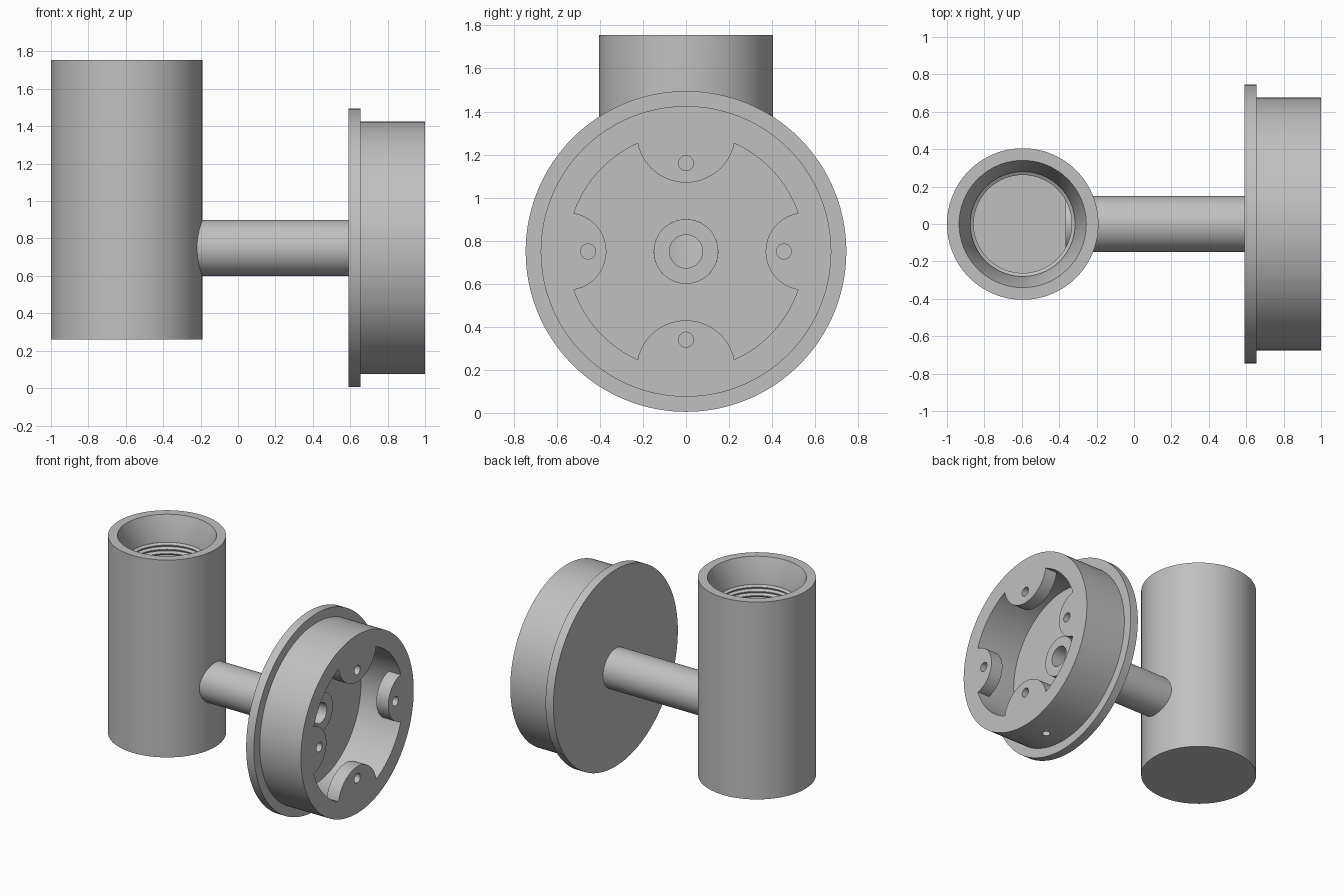
import bpy, bmesh, math
from mathutils import Matrix, Vector

if "Cube" in bpy.data.objects:
    bpy.data.objects.remove(bpy.data.objects["Cube"])

grey = bpy.data.materials.new("satin grey")
grey.diffuse_color = (0.53, 0.53, 0.53, 1)
grey.use_nodes = True
grey.node_tree.nodes["Principled BSDF"].inputs["Base Color"].default_value = grey.diffuse_color

ALONG_X = Matrix.Rotation(math.pi / 2, 4, 'Y')   # local z becomes world x
CX, CZ = -0.595, 0.75                            # lamp body axis, arm axis height


def finish(name, bm, matrix):
    bmesh.ops.transform(bm, matrix=matrix, verts=bm.verts)
    bmesh.ops.recalc_face_normals(bm, faces=bm.faces)
    me = bpy.data.meshes.new(name)
    bm.to_mesh(me)
    bm.free()
    me.materials.append(grey)
    ob = bpy.data.objects.new(name, me)
    bpy.context.collection.objects.link(ob)
    return ob


def lathe(name, profile, matrix, steps=96, closed=True):
    """Revolve (radius, height) points around local z; radius 0 makes a pole."""
    bm = bmesh.new()
    rings = []
    for r, h in profile:
        if r == 0:
            rings.append([bm.verts.new((0, 0, h))] * steps)
        else:
            rings.append([bm.verts.new((r * math.cos(a), r * math.sin(a), h))
                          for a in (2 * math.pi * i / steps for i in range(steps))])
    pairs = list(zip(rings, rings[1:]))
    if closed:
        pairs.append((rings[-1], rings[0]))
    for a, b in pairs:
        for i in range(steps):
            j = (i + 1) % steps
            vs = list(dict.fromkeys((a[i], a[j], b[j], b[i])))
            if len(vs) > 2:
                bm.faces.new(vs)
    return finish(name, bm, matrix)


def cut(ob, cutter):
    mod = ob.modifiers.new("cut", 'BOOLEAN')
    mod.operation = 'DIFFERENCE'
    mod.solver = 'EXACT'
    mod.object = cutter
    cutter.hide_render = True
    cutter.hide_set(True)


def rod(name, r, h0, h1, matrix, steps=32):
    return lathe(name, [(0, h0), (r, h0), (r, h1), (0, h1)], matrix, steps, False)


axis = Matrix.Translation((0, 0, CZ)) @ ALONG_X
parts = []

# Lamp body: cylinder with a tapered mouth, threaded neck and plain bore
thread = []
for i in range(14):
    z = 1.57 - i * 0.032
    thread += [(0.28, z), (0.262, z - 0.012), (0.262, z - 0.018), (0.28, z - 0.03)]
body = lathe("lamp_body",
             [(0, 0.26), (0.405, 0.26), (0.405, 1.755), (0.34, 1.755), (0.28, 1.58)]
             + thread + [(0.275, 1.10), (0.275, 0.36), (0, 0.36)],
             Matrix.Translation((CX, 0, 0)), 96, False)
cut(body, rod("arm_socket_cutter", 0.15, -0.45, -0.1, axis, 64))
parts.append(body)

# Hollow arm running from the lamp bore into the wall base
parts.append(lathe("arm", [(0.15, -0.365), (0.15, 0.69), (0.077, 0.69), (0.077, -0.365)],
                   axis, 64))

# Wall base cover: flange disc and rim
cover = lathe("base_cover", [(0.15, 0.59), (0.745, 0.59), (0.745, 0.655), (0.675, 0.655),
                             (0.675, 1.0), (0.615, 1.0), (0.615, 0.645), (0.15, 0.645)],
              axis, 128)
# Mounting ring nested in the cover
ring = lathe("mounting_ring", [(0.615, 0.645), (0.615, 1.0), (0.55, 1.0), (0.55, 0.645)],
             axis, 128)
# Set screw hole through the underside of the rim
screw_hole = rod("set_screw_cutter", 0.028, 0.0, 0.25, Matrix.Translation((0.81, 0, 0)))
cut(cover, screw_hole)
cut(ring, screw_hole)
parts += [cover, ring]

# Four rounded lugs with screw holes, large ones above and below
for k, side in enumerate(("side", "top", "side", "bottom")):
    big = k % 2 == 1
    radius, hole_at = (0.23, 0.41) if big else (0.18, 0.455)
    turn = Matrix.Rotation(k * math.pi / 2, 4, 'X')
    bm = bmesh.new()
    outline = []
    for i in range(64):
        a = 2 * math.pi * i / 64
        p = Vector((0, 0.55 + radius * math.cos(a), radius * math.sin(a)))
        if p.length > 0.55:
            p = p.normalized() * 0.55
        outline.append(p)
    face = bm.faces.new([bm.verts.new(p + Vector((0.9, 0, 0))) for p in outline])
    ext = bmesh.ops.extrude_face_region(bm, geom=[face])
    bmesh.ops.translate(bm, vec=(0.1, 0, 0),
                        verts=[v for v in ext["geom"] if isinstance(v, bmesh.types.BMVert)])
    bmesh.ops.remove_doubles(bm, verts=bm.verts, dist=1e-5)
    place = Matrix.Translation((0, 0, CZ)) @ turn
    lug = finish(f"{side}_lug_{k}", bm, place)
    cut(lug, rod(f"lug_hole_cutter_{k}", 0.035, 0.85, 1.05,
                 place @ Matrix.Translation((0, hole_at, 0)) @ ALONG_X))
    parts.append(lug)

# Smooth curved faces, keep the rims crisp
for ob in parts:
    bpy.ops.object.select_all(action='DESELECT')
    ob.select_set(True)
    bpy.context.view_layer.objects.active = ob
    for mod in list(ob.modifiers):
        bpy.ops.object.modifier_apply(modifier=mod.name)
    bpy.ops.object.shade_smooth_by_angle(angle=math.radians(25))
